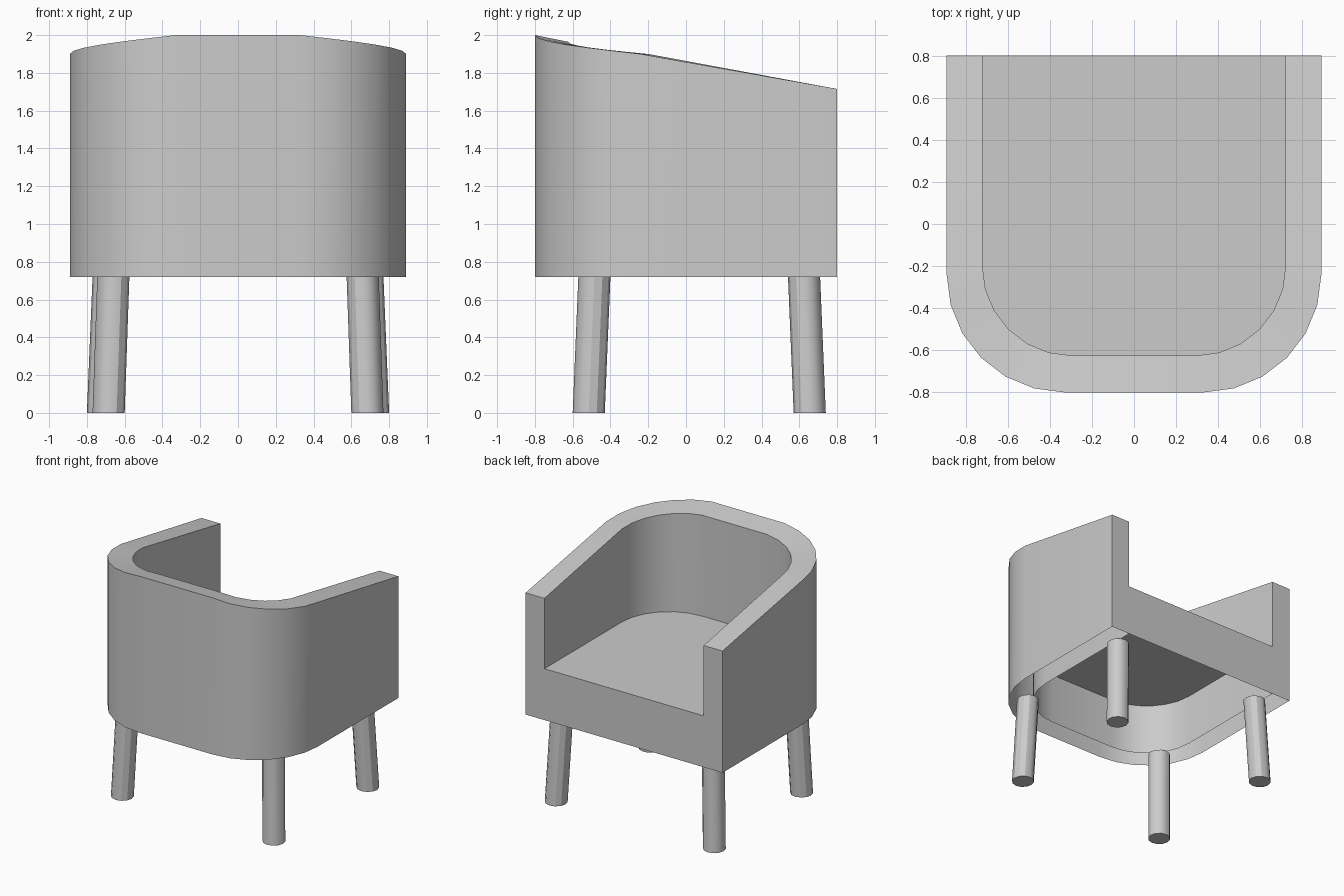
import bpy, bmesh
from math import sin, cos, pi
from mathutils import Vector

if "Cube" in bpy.data.objects:
    bpy.data.objects.remove(bpy.data.objects["Cube"])

BASE, SEAT_Z, ARM_Z, SIDE_Z, FRONT_Y = 0.72, 1.14, 1.715, 1.9, 0.8
STEPS = 6


def make_object(name, bm):
    mesh = bpy.data.meshes.new(name)
    bm.to_mesh(mesh)
    bm.free()
    ob = bpy.data.objects.new(name, mesh)
    bpy.context.collection.objects.link(ob)
    bpy.ops.object.select_all(action='DESELECT')
    ob.select_set(True)
    bpy.context.view_layer.objects.active = ob
    bpy.ops.object.shade_smooth_by_angle(angle=pi / 6)
    return ob


def u_path(cx, cy, r, back_z):
    """U outline from the left arm end, round the back, to the right arm end."""
    half = [Vector((cx + r, FRONT_Y, ARM_Z))]
    for i in range(STEPS + 1):
        a = pi / 2 * i / STEPS
        z = SIDE_Z + (back_z - SIDE_Z) * i / STEPS
        half.append(Vector((cx + r * cos(a), cy - r * sin(a), z)))
    left = [Vector((-p.x, p.y, p.z)) for p in half]
    return left + half[::-1]


outer = u_path(0.33, -0.24, 0.56, 2.0)
inner = u_path(0.295, -0.2, 0.425, 1.965)

# Wrap-around back and arms, open underneath
bm = bmesh.new()


def ring(path, z=None):
    return [bm.verts.new((p.x, p.y, p.z if z is None else z)) for p in path]


rings = [ring(outer, BASE), ring(outer), ring(inner), ring(inner, BASE)]
for a, b in zip(rings, rings[1:]):
    for i in range(len(a) - 1):
        bm.faces.new((a[i], a[i + 1], b[i + 1], b[i]))
bm.faces.new([r[0] for r in rings])
bm.faces.new([r[-1] for r in rings][::-1])
make_object("back_and_arms", bm)

# Seat surface with its apron panel
bm = bmesh.new()
top = ring(inner, SEAT_Z)
low_l, low_r = [bm.verts.new((p.x, p.y, BASE)) for p in (inner[0], inner[-1])]
bm.faces.new(top)
bm.faces.new((top[0], top[-1], low_r, low_l))
make_object("seat", bm)


# Splayed round legs
def leg(name, side, foot, head, r=0.085, n=12):
    bm = bmesh.new()
    loops = []
    for (x, y), z in ((foot, 0), (head, BASE)):
        loops.append([bm.verts.new((side * x + r * cos(2 * pi * i / n),
                                    y + r * sin(2 * pi * i / n), z)) for i in range(n)])
    lo, hi = loops
    for i in range(n):
        j = (i + 1) % n
        bm.faces.new((lo[i], lo[j], hi[j], hi[i]))
    bm.faces.new(lo[::-1])
    bm.faces.new(hi)
    make_object(name, bm)


for side, label in ((-1, "left"), (1, "right")):
    leg(f"front_leg_{label}", side, (0.685, -0.515), (0.66, -0.485))
    leg(f"rear_leg_{label}", side, (0.715, 0.655), (0.685, 0.625))
